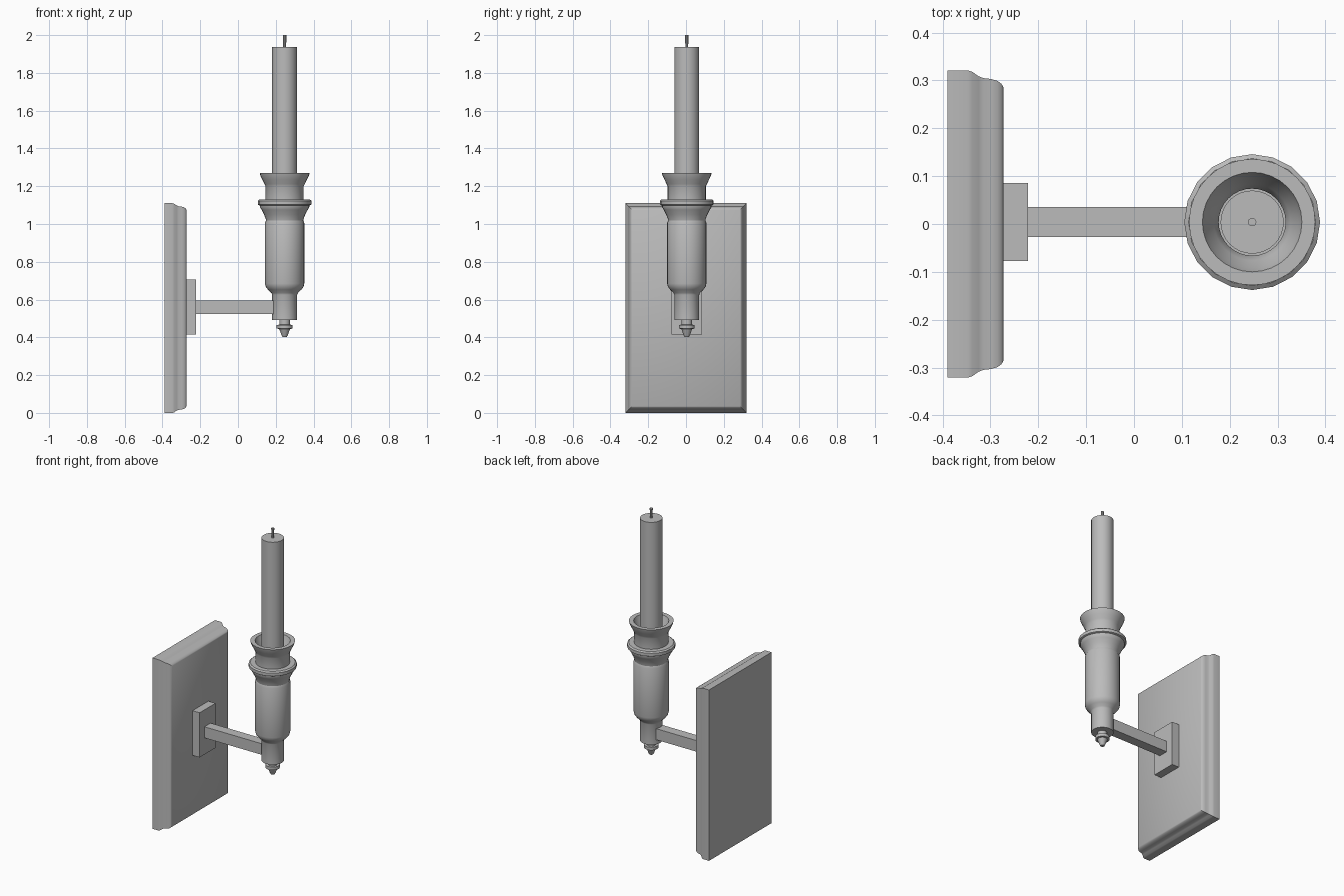
import bpy
import bmesh
from math import cos, sin, pi, radians

cube = bpy.data.objects.get("Cube")
if cube:
    bpy.data.objects.remove(cube, do_unlink=True)

AXIS_X, AXIS_Y = 0.247, 0.004

grey = bpy.data.materials.new("plain_grey")
grey.use_nodes = True
colour = (0.5, 0.5, 0.5, 1)
grey.diffuse_color = colour
grey.node_tree.nodes["Principled BSDF"].inputs["Base Color"].default_value = colour


def finish(name, bm, smooth=None):
    bmesh.ops.recalc_face_normals(bm, faces=bm.faces)
    mesh = bpy.data.meshes.new(name)
    bm.to_mesh(mesh)
    bm.free()
    mesh.materials.append(grey)
    obj = bpy.data.objects.new(name, mesh)
    bpy.context.collection.objects.link(obj)
    if smooth:
        bpy.ops.object.select_all(action="DESELECT")
        obj.select_set(True)
        bpy.context.view_layer.objects.active = obj
        bpy.ops.object.shade_smooth_by_angle(angle=radians(smooth))
    return obj


def skin(bm, rings):
    """Bridge successive vertex rings and cap both ends."""
    count = len(rings[0])
    for low, high in zip(rings, rings[1:]):
        for i in range(count):
            j = (i + 1) % count
            bm.faces.new((low[i], low[j], high[j], high[i]))
    bm.faces.new(rings[0])
    bm.faces.new(rings[-1])


def lathe(name, profile, sides=32):
    """Turn (radius, height) points around the candle axis."""
    bm = bmesh.new()
    rings = []
    for r, z in profile:
        angles = [2 * pi * i / sides for i in range(sides)]
        rings.append([bm.verts.new((AXIS_X + r * cos(a), AXIS_Y + r * sin(a), z))
                      for a in angles])
    skin(bm, rings)
    return finish(name, bm, 35)


def box(name, x, y, z):
    bm = bmesh.new()
    rings = [[bm.verts.new((px, py, pz)) for py, pz in
              ((y[0], z[0]), (y[1], z[0]), (y[1], z[1]), (y[0], z[1]))] for px in x]
    skin(bm, rings)
    return finish(name, bm)


# Wall plate with a moulded edge: (x, inset from the outline)
bm = bmesh.new()
rings = []
for x, inset in ((-0.39, 0), (-0.347, 0), (-0.338, 0.003), (-0.325, 0.012),
                 (-0.315, 0.016), (-0.298, 0.018), (-0.285, 0.022),
                 (-0.277, 0.028), (-0.273, 0.035)):
    w, low, high = 0.321 - inset, inset, 1.11 - inset
    rings.append([bm.verts.new((x, y, z)) for y, z in
                  ((-w, low), (w, low), (w, high), (-w, high))])
skin(bm, rings)
finish("wall_plate", bm, 35)

# Bracket and arm
box("arm_bracket", (-0.273, -0.222), (-0.077, 0.086), (0.415, 0.705))
box("arm", (-0.222, AXIS_X), (-0.027, 0.036), (0.523, 0.595))

# Finial under the holder
lathe("finial", [(0.012, 0.403), (0.017, 0.412), (0.026, 0.437), (0.03, 0.445),
                 (0.042, 0.446), (0.042, 0.466), (0.028, 0.467), (0.028, 0.494)])

# Holder body with a narrow neck
lathe("holder_body", [(0.066, 0.493), (0.066, 0.625), (0.07, 0.635), (0.088, 0.652),
                      (0.1, 0.668), (0.104, 0.685), (0.104, 1.005), (0.098, 1.02)])

# Flared collar and its rim
lathe("collar", [(0.098, 1.015), (0.101, 1.03), (0.109, 1.05), (0.122, 1.075),
                 (0.131, 1.09), (0.131, 1.11)])
lathe("collar_rim", [(0.135, 1.099), (0.142, 1.103), (0.142, 1.123), (0.133, 1.13)], 20)

# Hollow candle cup
lathe("candle_cup", [(0.101, 1.125), (0.101, 1.2), (0.107, 1.212), (0.118, 1.235),
                     (0.128, 1.255), (0.132, 1.27), (0.104, 1.27), (0.096, 1.245),
                     (0.08, 1.215), (0.07, 1.195), (0.07, 1.14)])

# Candle and wick
lathe("candle", [(0.066, 1.14), (0.066, 1.938)])
lathe("wick", [(0.008, 1.93), (0.009, 2.0)], 10)
